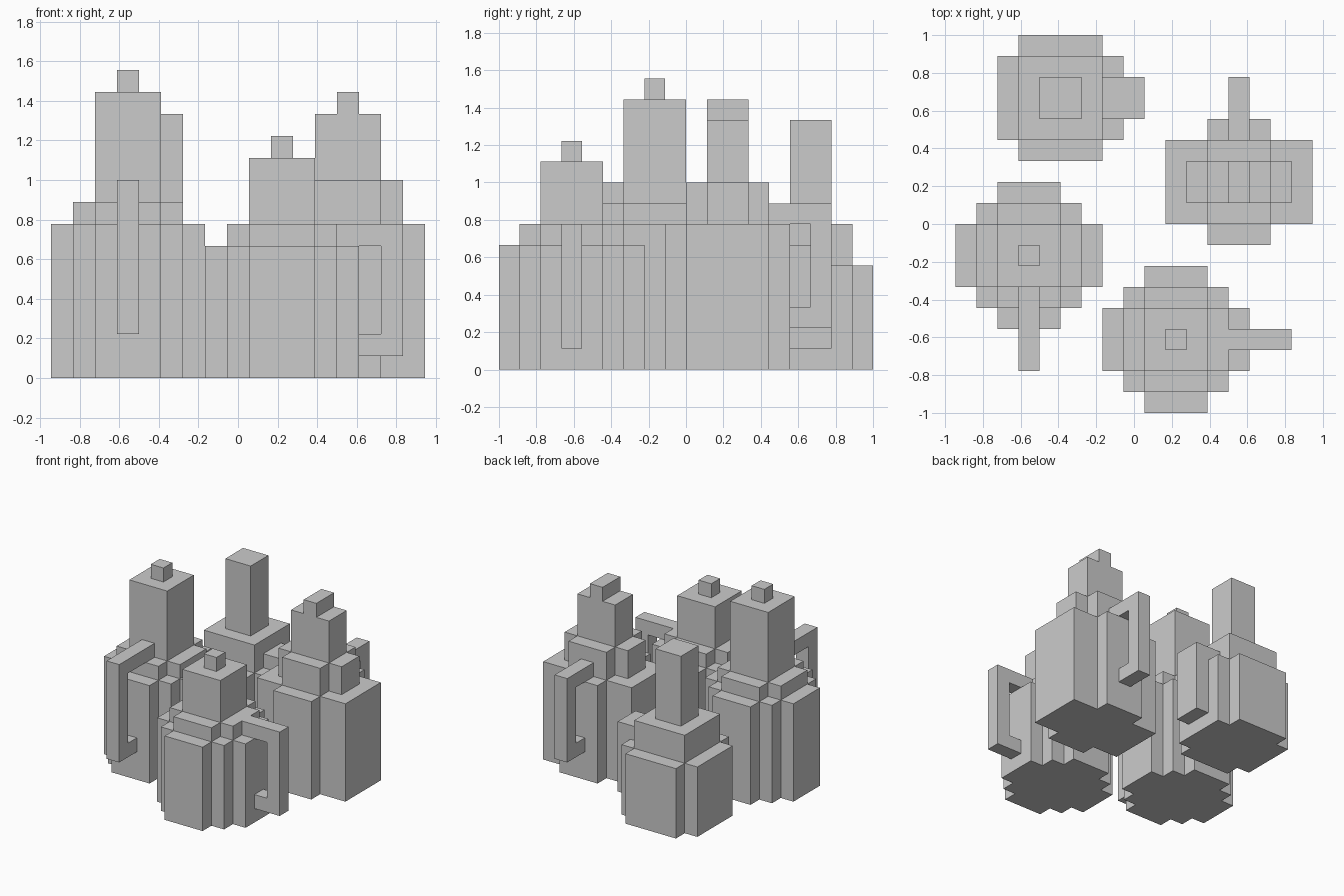
import bpy, bmesh
from itertools import product

if "Cube" in bpy.data.objects:
    bpy.data.objects.remove(bpy.data.objects["Cube"])

U = 1 / 9                      # size of one block
ORIGIN = (-8.5, -9, 0)         # grid corner, in blocks


def stepped_disc(x0, x1, y0, y1, z0, z1, cuts):
    """Blocky round layer: overlapping boxes, each inset (dx, dy) from the bounds."""
    return [(x0 + dx, x1 - dx, y0 + dy, y1 - dy, z0, z1) for dx, dy in cuts]


ROUND7 = [(0, 2), (1, 1), (2, 0)]
ROUND5 = [(0, 1), (1, 0)]


def build(name, boxes):
    """Merge boxes given in block units into one closed outer shell."""
    cells = set()
    for x0, x1, y0, y1, z0, z1 in boxes:
        cells.update(product(range(x0, x1), range(y0, y1), range(z0, z1)))
    bm = bmesh.new()
    verts = {}

    def vert(p):
        if p not in verts:
            verts[p] = bm.verts.new([(c + o) * U for c, o in zip(p, ORIGIN)])
        return verts[p]

    for cell in sorted(cells):
        for axis, side in product(range(3), (0, 1)):
            near = list(cell)
            near[axis] += 2 * side - 1
            if tuple(near) in cells:
                continue
            a, b = (axis + 1) % 3, (axis + 2) % 3
            quad = []
            for da, db in ((0, 0), (1, 0), (1, 1), (0, 1)):
                p = list(cell)
                p[axis] += side
                p[a] += da
                p[b] += db
                quad.append(vert(tuple(p)))
            bm.faces.new(quad if side else quad[::-1])
    # merge coplanar block faces
    bmesh.ops.dissolve_limit(bm, angle_limit=0.01, verts=bm.verts[:], edges=bm.edges[:])
    mesh = bpy.data.meshes.new(name)
    bm.to_mesh(mesh)
    bm.free()
    obj = bpy.data.objects.new(name, mesh)
    bpy.context.collection.objects.link(obj)


# Tall jug, front left: body, shoulder, neck, knob, handle toward the front
build("tall_jug",
      stepped_disc(0, 7, 4, 11, 0, 7, ROUND7)
      + stepped_disc(1, 6, 5, 10, 7, 8, ROUND5)
      + [(2, 5, 6, 9, 8, 13), (3, 4, 7, 8, 13, 14),
         (3, 4, 2, 3, 2, 9), (3, 4, 2, 4, 2, 3), (3, 4, 2, 6, 8, 9)])

# Short jug, front right: handle toward the right
build("short_jug",
      stepped_disc(7, 14, 0, 7, 0, 6, ROUND7)
      + stepped_disc(8, 13, 1, 6, 6, 7, ROUND5)
      + [(9, 12, 2, 5, 7, 10), (10, 11, 3, 4, 10, 11),
         (15, 16, 3, 4, 1, 7), (14, 16, 3, 4, 1, 2), (12, 16, 3, 4, 6, 7)])

# Wide jug, back right: oblong body, handle toward the back
build("wide_jug",
      stepped_disc(10, 17, 8, 14, 0, 7, [(0, 1), (2, 0)])
      + stepped_disc(11, 16, 9, 13, 7, 9, ROUND5)
      + [(12, 15, 10, 12, 9, 12), (13, 14, 10, 12, 12, 13),
         (13, 14, 15, 16, 2, 8), (13, 14, 14, 16, 2, 3), (13, 14, 13, 16, 7, 8)])

# Bottle, back left: square shoulder, slim neck, solid grip on the right
build("bottle",
      stepped_disc(2, 8, 12, 18, 0, 5, ROUND5)
      + [(3, 7, 13, 17, 5, 7), (4, 6, 14, 16, 7, 12),
         (8, 9, 14, 16, 1, 6), (7, 9, 14, 16, 5, 6)])
